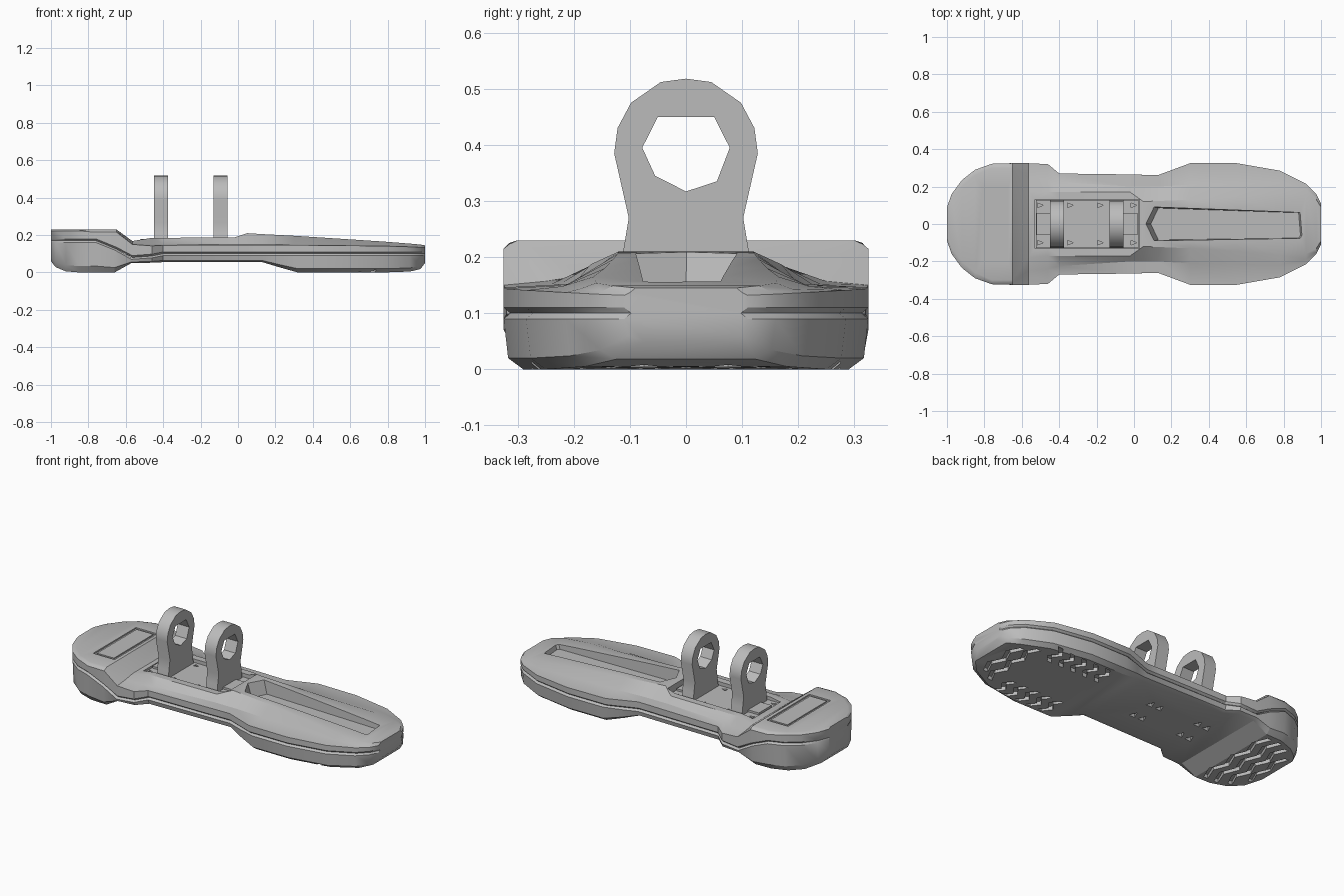
import bpy, bmesh, math

old = bpy.data.objects.get("Cube")
if old:
    bpy.data.objects.remove(old)

grey = bpy.data.materials.new("plain grey")
grey.use_nodes = True
grey.diffuse_color = (0.5, 0.5, 0.5, 1)
grey.node_tree.nodes["Principled BSDF"].inputs["Base Color"].default_value = (0.5, 0.5, 0.5, 1)


def skin(name, rings):
    """Closed solid through matching rings of points."""
    bm = bmesh.new()
    loops = [[bm.verts.new(p) for p in ring] for ring in rings]
    n = len(loops[0])
    for a, b in zip(loops, loops[1:]):
        for i in range(n):
            j = (i + 1) % n
            bm.faces.new((a[i], a[j], b[j], b[i]))
    bm.faces.new(loops[0])
    bm.faces.new(loops[-1])
    bmesh.ops.recalc_face_normals(bm, faces=bm.faces)
    mesh = bpy.data.meshes.new(name)
    bm.to_mesh(mesh)
    bm.free()
    ob = bpy.data.objects.new(name, mesh)
    bpy.context.collection.objects.link(ob)
    mesh.materials.append(grey)
    return ob


def prism(name, outline, z0, z1, grow=1.0):
    """Extrude an xy outline upward, scaling the top about its middle."""
    cx = sum(p[0] for p in outline) / len(outline)
    cy = sum(p[1] for p in outline) / len(outline)
    top = [(cx + (x - cx) * grow, cy + (y - cy) * grow, z1) for x, y in outline]
    return skin(name, [[(x, y, z0) for x, y in outline], top])


def box(name, x0, x1, w, z0, z1):
    return prism(name, [(x0, -w), (x1, -w), (x1, w), (x0, w)], z0, z1)


def cut(ob, cutters):
    for c in cutters:
        m = ob.modifiers.new("cut", 'BOOLEAN')
        m.operation, m.solver, m.object = 'DIFFERENCE', 'EXACT', c
        bpy.context.view_layer.objects.active = ob
        bpy.ops.object.modifier_apply(modifier=m.name)
        bpy.data.objects.remove(c)


def soften(ob, angle=28):
    bpy.ops.object.select_all(action='DESELECT')
    ob.select_set(True)
    bpy.context.view_layer.objects.active = ob
    bpy.ops.object.shade_smooth_by_angle(angle=math.radians(angle))


def mirrored(half):
    return half + [(x, -y, z) for x, y, z in reversed(half)]


# Sole: x, half width, bottom, seam
sole_rows = [(-1, .09, .06, .17), (-.975, .16, .028, .17), (-.92, .235, .006, .17),
             (-.85, .29, 0, .17), (-.76, .322, 0, .17), (-.66, .325, 0, .13),
             (-.57, .325, .05, .08), (-.46, .32, .052, .088), (-.4, .27, .055, .1),
             (.13, .262, .055, .1), (.22, .295, .028, .1), (.32, .325, 0, .1),
             (.55, .325, 0, .1), (.78, .285, 0, .1), (.92, .215, .005, .1),
             (.975, .16, .018, .1), (1, .11, .05, .1)]
sole = skin("sole", [mirrored([(x, w - .035, b), (x, w - .008, b + (s - b) * .2), (x, w, s - .01),
                               (x, w - .012, s)]) for x, w, b, s in sole_rows])

# Upper: x, half width, seam, rim, shoulder y and z, ridge y and z
upper_rows = [(-1, .09, .17, .222, .085, .225, .07, .23), (-.975, .16, .17, .222, .15, .226, .13, .23),
              (-.92, .235, .17, .222, .22, .226, .2, .23), (-.85, .29, .17, .222, .28, .226, .26, .23),
              (-.76, .322, .17, .215, .315, .225, .3, .23), (-.65, .325, .125, .215, .315, .223, .3, .23),
              (-.565, .325, .08, .15, .25, .157, .18, .168), (-.46, .32, .088, .142, .24, .152, .17, .185),
              (-.4, .27, .1, .145, .225, .152, .17, .185), (-.02, .265, .1, .147, .2, .152, .17, .187),
              (.05, .263, .1, .147, .2, .152, .12, .21), (.13, .262, .1, .147, .2, .152, .123, .205),
              (.3, .325, .1, .146, .21, .152, .13, .196), (.55, .325, .1, .144, .215, .15, .145, .18),
              (.78, .285, .1, .141, .22, .148, .165, .165), (.92, .215, .1, .137, .19, .143, .16, .154),
              (.975, .16, .1, .134, .15, .139, .13, .149), (1, .11, .1, .132, .1, .137, .09, .145)]
upper = skin("upper", [mirrored([(x, w - .012, s), (x, w, s + .01), (x, w, r), (x, sy, sz), (x, ry, rz)])
                       for x, w, s, r, sy, sz, ry, rz in upper_rows])

# Toe tray, ankle well and heel panel slot in the upper
tray = [(.09, 0), (.13, .085), (.88, .06), (.89, -.06), (.88, -.075), (.13, -.085)]
cut(upper, [prism("tray_cutter", tray, .13, .23, 1.08),
            box("well_cutter", -.53, .03, .13, .155, .3),
            box("heel_slot_cutter", -.81, -.67, .2, .222, .3)])
heel_panel = box("heel_panel", -.795, -.685, .185, .215, .229)


# Zigzag tread grooves
def zigzag(x, y0, y1, steps, amp=.035, width=.028, depth=.022):
    path = []
    for i in range(steps + 1):
        y = y0 + (y1 - y0) * i / steps
        path.append((x + (amp if i % 2 else 0), y))
    outline = path + [(px + width, py) for px, py in reversed(path)]
    return prism("groove_cutter", outline, -.03, depth)


grooves = [zigzag(x, -w, w, n) for x, w, n in
           ((-.93, .15, 4), (-.86, .23, 6), (-.79, .26, 6), (-.72, .26, 6), (.8, .2, 6), (.87, .15, 4))]
for x in (.36, .44, .52, .6, .68):
    for side in (-1, 1):
        grooves.append(zigzag(x, side * .14, side * .275, 3))
# Small triangular bolt pockets under the midfoot
for x in (-.41, -.09):
    for y in (-.07, .07):
        for dx in (-.03, .03):
            tri = [(x + dx - .02, y - .02), (x + dx + .02, y - .02), (x + dx, y + .025)]
            grooves.append(prism("pocket_cutter", tri, .03, .075))
cut(sole, grooves)

# Ankle mount: base plate with bolt pockets and end wedges
plate = box("ankle_plate", -.525, .025, .128, .14, .166)
pockets = []
for x in (-.5, -.34, -.18, .0):
    for y in (-.1, .1):
        pockets.append(prism("bolt_cutter", [(x - .015, y - .012), (x + .015, y), (x - .015, y + .012)], .15, .2))
cut(plate, pockets)
for name, x0, x1 in (("rear_wedge", -.52, -.44), ("front_wedge", -.065, .02)):
    box(name, x0, x1, .06, .15, .178)

# Two upright lugs with an angular eye
lug_half = [(.12, .155), (.112, .21), (.102, .27), (.128, .385), (.122, .43), (.098, .475), (.045, .512)]
lug_outline = lug_half + [(0, .518)] + [(-y, z) for y, z in reversed(lug_half)]
eye = [(0, .317), (.055, .335), (.078, .395), (.05, .45), (-.05, .45), (-.078, .395), (-.055, .345)]
for name, x0, x1 in (("rear_lug", -.45, -.375), ("front_lug", -.13, -.055)):
    lug = skin(name, [[(x, y, z) for y, z in lug_outline] for x in (x0, x1)])
    cut(lug, [skin("eye_cutter", [[(x, y, z) for y, z in eye] for x in (x0 - .05, x1 + .05)])])
    soften(lug)

soften(sole)
soften(upper)
